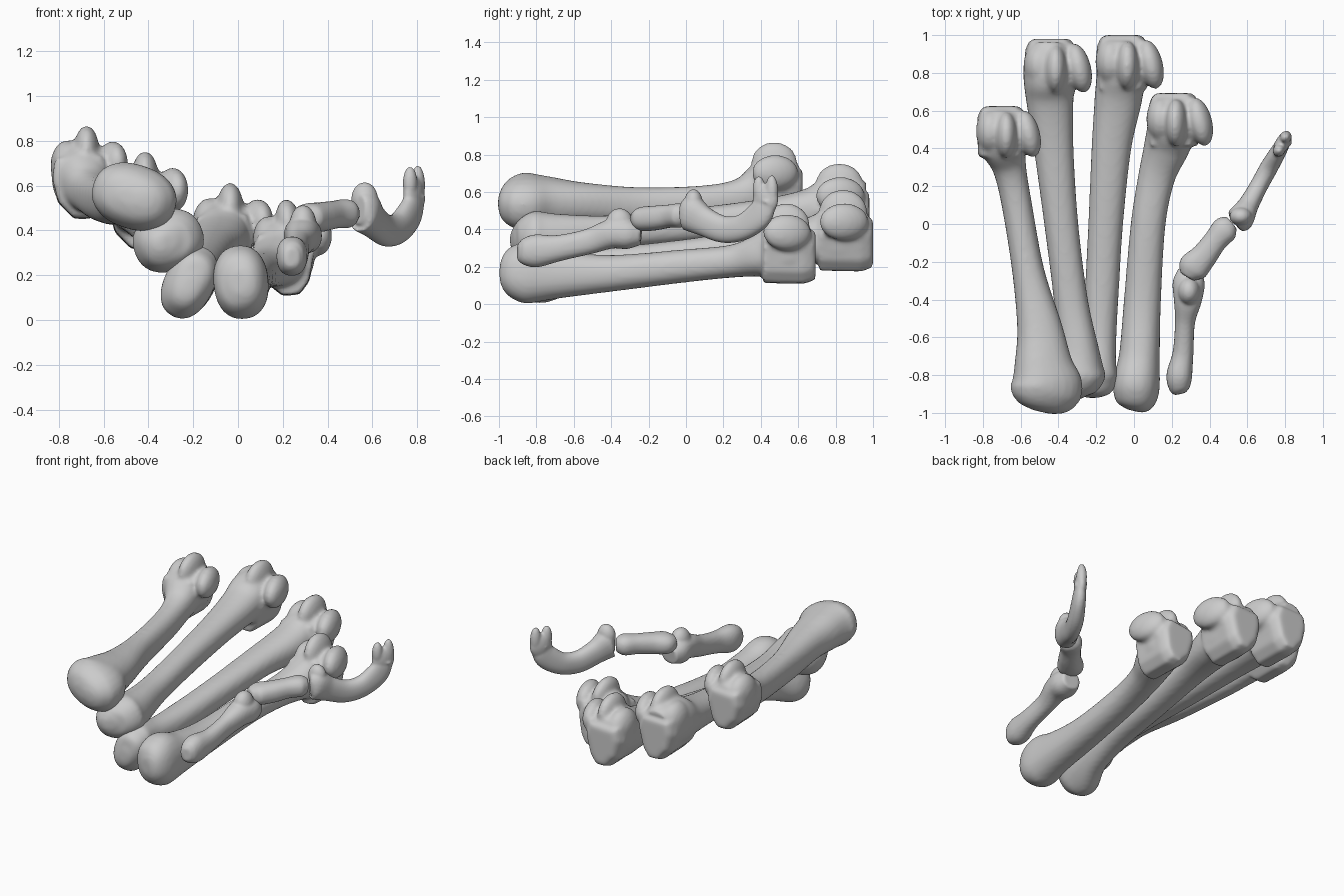
import bpy, bmesh
from math import sin, cos, pi, radians, copysign
from mathutils import Vector, Matrix


def catmull(p, t, i):
    """Interpolate ring parameters between rings i and i+1."""
    a, b = p[max(i - 1, 0)], p[i]
    c, d = p[i + 1], p[min(i + 2, len(p) - 1)]
    return [0.5 * (2 * q + (r - o) * t + (2 * o - 5 * q + 4 * r - s) * t * t
                   + (3 * q - o - 3 * r + s) * t ** 3)
            for o, q, r, s in zip(a, b, c, d)]


def loft(bm, rings, sides=24, steps=6, power=0.88):
    """Rings are (x, y, z, half width, half height, roll in degrees)."""
    pts = [catmull(rings, k / steps, i) for i in range(len(rings) - 1) for k in range(steps)]
    pts.append(list(rings[-1]))
    loops = []
    for i, p in enumerate(pts):
        t = Vector(pts[min(i + 1, len(pts) - 1)][:3]) - Vector(pts[max(i - 1, 0)][:3])
        t.normalize()
        side = t.cross(Vector((0, 0, 1))).normalized()
        up = side.cross(t)
        r = radians(p[5])
        u, v = side * cos(r) + up * sin(r), up * cos(r) - side * sin(r)
        loop = []
        for k in range(sides):
            c, s = cos(2 * pi * k / sides), sin(2 * pi * k / sides)
            c, s = copysign(abs(c) ** power, c), copysign(abs(s) ** power, s)
            loop.append(bm.verts.new(Vector(p[:3]) + u * p[3] * c + v * p[4] * s))
        loops.append(loop)
    skin(bm, loops)


def skin(bm, loops):
    """Bridge a list of equal vertex loops and cap both ends."""
    n = len(loops[0])
    for a, b in zip(loops, loops[1:]):
        for k in range(n):
            bm.faces.new((a[k], a[(k + 1) % n], b[(k + 1) % n], b[k]))
    bm.faces.new(loops[0])
    bm.faces.new(loops[-1])


def blob(bm, c, r, rot=None):
    m = Matrix.Translation(c) @ (rot or Matrix()) @ Matrix.Diagonal((*r, 1))
    bmesh.ops.create_uvsphere(bm, u_segments=20, v_segments=14, radius=1, matrix=m)


def head(bm, c, roll=0, s=1.0):
    """Knuckle: wedge-bottomed block, central keel and two side lobes."""
    rot = Matrix.Rotation(radians(-roll), 4, 'Y')
    slant = rot @ Matrix.Rotation(radians(14), 4, 'Z')
    for off, r, m in [((0.015, -0.035, 0.10), (0.06, 0.13, 0.118), rot),
                      ((0.138, -0.03, 0.045), (0.065, 0.135, 0.10), slant),
                      ((0.075, -0.03, 0.02), (0.08, 0.12, 0.095), rot),
                      ((-0.075, -0.015, 0.03), (0.08, 0.125, 0.12), rot)]:
        blob(bm, Vector(c) + rot @ (Vector(off) * s), [q * s for q in r], m)
    # block body narrowing to a blunt lower edge, rounded towards the far end
    outline = [(-0.135, 0.07), (0.09, 0.08), (0.125, -0.03), (0.085, -0.16),
               (0.035, -0.215), (-0.045, -0.215), (-0.12, -0.14), (-0.15, -0.03)]
    loops = []
    for y, w, lift in ((-0.16, 0.97, 0.0), (0.06, 1.0, -0.005), (0.105, 0.88, 0.01), (0.125, 0.72, 0.02)):
        loops.append([bm.verts.new(Vector(c) + rot @ (Vector(
            (x * w, y, z * w if z > 0 else z + lift)) * s)) for x, z in outline])
    skin(bm, loops)


def bone(name, rings, head_args=None, blobs=(), voxel=0.013, soft=7):
    bm = bmesh.new()
    loft(bm, rings)
    if head_args:
        head(bm, *head_args)
    for b in blobs:
        blob(bm, *b)
    bmesh.ops.recalc_face_normals(bm, faces=bm.faces)
    me = bpy.data.meshes.new(name)
    bm.to_mesh(me)
    bm.free()
    ob = bpy.data.objects.new(name, me)
    bpy.context.collection.objects.link(ob)
    # fuse the overlapping volumes into one organic skin
    rm = ob.modifiers.new("fuse", 'REMESH')
    rm.mode, rm.voxel_size, rm.use_smooth_shade = 'VOXEL', voxel, True
    sm = ob.modifiers.new("soften", 'SMOOTH')
    sm.factor, sm.iterations = 0.5, soft
    return ob


# Outer long bone
bone("outer_long_bone", [
    (-0.49, -0.995, 0.55, 0.05, 0.03, -18), (-0.485, -0.972, 0.55, 0.13, 0.09, -18),
    (-0.475, -0.92, 0.55, 0.18, 0.13, -18), (-0.465, -0.85, 0.55, 0.193, 0.145, -18),
    (-0.48, -0.74, 0.55, 0.155, 0.13, -15),
    (-0.50, -0.55, 0.54, 0.12, 0.11, -8), (-0.56, -0.25, 0.525, 0.085, 0.10, 0),
    (-0.62, 0.10, 0.54, 0.08, 0.095, 0), (-0.66, 0.30, 0.575, 0.09, 0.10, 0),
    (-0.695, 0.43, 0.63, 0.13, 0.14, 0), (-0.695, 0.51, 0.64, 0.13, 0.15, 0),
    (-0.695, 0.58, 0.63, 0.10, 0.12, 0)], ((-0.69, 0.505, 0.66), 0, 0.95))

# Second long bone
bone("outer_middle_long_bone", [
    (-0.30, -0.93, 0.35, 0.04, 0.03, 20), (-0.305, -0.91, 0.35, 0.10, 0.08, 20),
    (-0.31, -0.86, 0.35, 0.14, 0.12, 20), (-0.31, -0.78, 0.355, 0.16, 0.137, 20),
    (-0.30, -0.65, 0.37, 0.11, 0.11, 12),
    (-0.335, -0.40, 0.385, 0.09, 0.09, 0), (-0.385, 0.0, 0.42, 0.09, 0.09, 0),
    (-0.425, 0.40, 0.465, 0.105, 0.095, 0), (-0.445, 0.65, 0.50, 0.125, 0.115, 0),
    (-0.45, 0.77, 0.525, 0.135, 0.155, 0), (-0.45, 0.88, 0.53, 0.13, 0.15, 0),
    (-0.45, 0.94, 0.52, 0.10, 0.13, 0)], ((-0.43, 0.855, 0.535), 0, 1.0))

# Third long bone
bone("inner_middle_long_bone", [
    (-0.215, -0.92, 0.16, 0.03, 0.04, -25), (-0.215, -0.90, 0.16, 0.07, 0.11, -25),
    (-0.215, -0.85, 0.165, 0.105, 0.15, -25), (-0.215, -0.77, 0.17, 0.11, 0.17, -25),
    (-0.185, -0.60, 0.185, 0.09, 0.12, -10),
    (-0.17, -0.35, 0.22, 0.09, 0.09, 0), (-0.15, 0.0, 0.26, 0.092, 0.087, 0),
    (-0.12, 0.40, 0.315, 0.105, 0.09, 0), (-0.085, 0.65, 0.34, 0.125, 0.12, 0),
    (-0.07, 0.78, 0.355, 0.13, 0.16, 0), (-0.07, 0.89, 0.365, 0.13, 0.155, 0),
    (-0.07, 0.955, 0.36, 0.10, 0.13, 0)], ((-0.05, 0.875, 0.395), 0, 1.0))

# Fourth long bone
bone("inner_long_bone", [
    (0.0, -0.99, 0.17, 0.04, 0.05, 5), (0.005, -0.965, 0.17, 0.09, 0.11, 5),
    (0.01, -0.91, 0.17, 0.117, 0.15, 5), (0.015, -0.83, 0.168, 0.122, 0.165, 5),
    (0.03, -0.68, 0.16, 0.107, 0.13, 3),
    (0.045, -0.40, 0.165, 0.098, 0.098, 0), (0.075, 0.0, 0.205, 0.092, 0.088, 0),
    (0.12, 0.25, 0.23, 0.098, 0.088, 0), (0.17, 0.40, 0.26, 0.12, 0.115, 5),
    (0.20, 0.50, 0.29, 0.13, 0.15, 8), (0.21, 0.59, 0.295, 0.13, 0.145, 8),
    (0.21, 0.65, 0.29, 0.10, 0.12, 8)], ((0.22, 0.57, 0.325), 6, 0.98))

# Short first-digit bone
bone("small_digit_lower_bone", [
    (0.245, -0.90, 0.28, 0.03, 0.04, 0), (0.24, -0.87, 0.28, 0.055, 0.07, 0),
    (0.24, -0.80, 0.285, 0.068, 0.088, 0), (0.26, -0.68, 0.30, 0.055, 0.07, 0),
    (0.27, -0.52, 0.335, 0.053, 0.068, 0), (0.285, -0.40, 0.375, 0.075, 0.078, 0),
    (0.29, -0.31, 0.375, 0.085, 0.08, 0), (0.295, -0.24, 0.37, 0.06, 0.055, 0)],
    blobs=[((0.29, -0.355, 0.425), (0.06, 0.075, 0.088))], voxel=0.009, soft=4)

# Middle first-digit bone
bone("small_digit_middle_bone", [
    (0.28, -0.28, 0.455, 0.04, 0.04, 0), (0.31, -0.235, 0.455, 0.08, 0.064, 0),
    (0.37, -0.17, 0.46, 0.07, 0.066, 0), (0.43, -0.09, 0.47, 0.063, 0.062, 0),
    (0.485, -0.025, 0.475, 0.07, 0.064, 0), (0.52, 0.005, 0.475, 0.04, 0.04, 0)],
    voxel=0.009, soft=4)

# Hooked claw bone with flared root and broad, thin, forked tip
turn = Matrix.Rotation(radians(-28), 4, 'Z')
bone("claw_bone", [
    (0.535, 0.0, 0.49, 0.045, 0.06, 0), (0.56, 0.025, 0.485, 0.072, 0.095, 0),
    (0.605, 0.10, 0.44, 0.055, 0.078, 0), (0.66, 0.20, 0.40, 0.048, 0.072, 0),
    (0.715, 0.30, 0.41, 0.048, 0.07, 0), (0.765, 0.385, 0.47, 0.042, 0.075, 0),
    (0.785, 0.42, 0.53, 0.035, 0.065, 0), (0.79, 0.425, 0.56, 0.025, 0.045, 0)],
    blobs=[((0.565, 0.04, 0.54), (0.06, 0.05, 0.075)),
           ((0.785, 0.425, 0.56), (0.038, 0.075, 0.085), turn),
           ((0.768, 0.39, 0.61), (0.032, 0.035, 0.075), turn),
           ((0.802, 0.458, 0.60), (0.032, 0.036, 0.09), turn)], voxel=0.008, soft=4)
